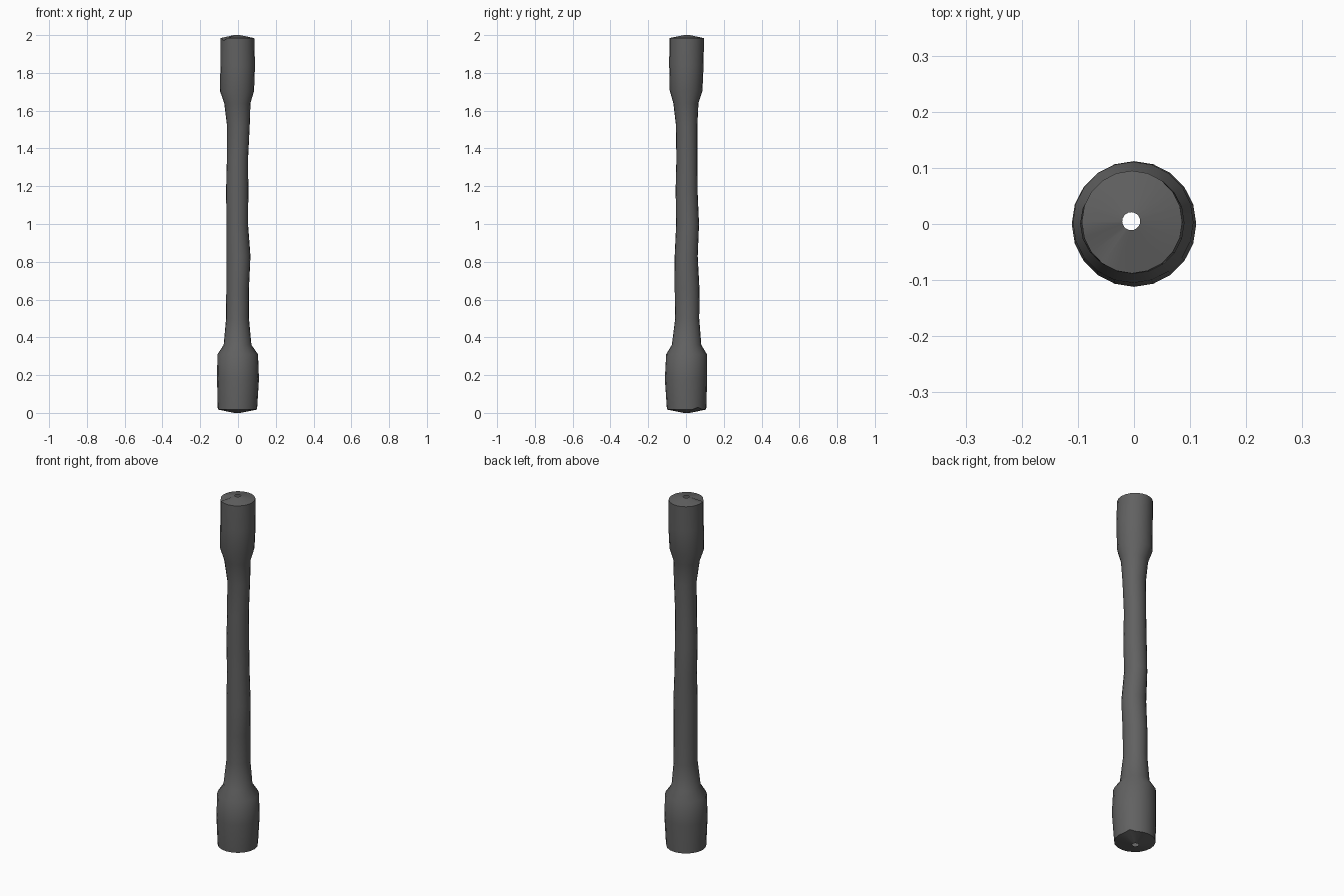
import bpy, bmesh, math

SIDES = 20
# cross-sections: z, x min, x max, y min, y max
RINGS = [
    (0.0, -0.021, 0.011, -0.011, 0.021),
    (0.018, -0.107, 0.101, -0.101, 0.107),
    (0.18, -0.111, 0.111, -0.112, 0.112),
    (0.31, -0.109, 0.106, -0.105, 0.111),
    (0.36, -0.076, 0.071, -0.075, 0.081),
    (0.50, -0.063, 0.058, -0.057, 0.070),
    (0.66, -0.062, 0.058, -0.060, 0.071),
    (0.83, -0.061, 0.066, -0.060, 0.062),
    (1.00, -0.061, 0.053, -0.052, 0.069),
    (1.18, -0.063, 0.055, -0.055, 0.061),
    (1.34, -0.059, 0.053, -0.051, 0.060),
    (1.52, -0.058, 0.062, -0.053, 0.060),
    (1.64, -0.073, 0.066, -0.067, 0.066),
    (1.705, -0.096, 0.085, -0.086, 0.087),
    (1.84, -0.093, 0.090, -0.089, 0.093),
    (1.984, -0.093, 0.086, -0.088, 0.095),
    (2.0, -0.021, 0.011, -0.011, 0.021),
]

# Hollow rough-carved shaft with thickened ends and a small hole in each end
bm = bmesh.new()
loops = []
for z, x0, x1, y0, y1 in RINGS:
    loop = []
    for i in range(SIDES):
        a = math.tau * i / SIDES
        loop.append(bm.verts.new(((x0 + x1) / 2 + (x1 - x0) / 2 * math.cos(a),
                                  (y0 + y1) / 2 + (y1 - y0) / 2 * math.sin(a), z)))
    loops.append(loop)
for lower, upper in zip(loops, loops[1:]):
    for i in range(SIDES):
        j = (i + 1) % SIDES
        bm.faces.new((lower[i], lower[j], upper[j], upper[i]))

# Worn nicks on the end rims
loops[-2][12].co.z -= 0.014
loops[1][2].co.z += 0.012

mesh = bpy.data.meshes.new("shaft")
bm.to_mesh(mesh)
bm.free()
shaft = bpy.data.objects.new("shaft", mesh)
bpy.context.collection.objects.link(shaft)
bpy.context.view_layer.objects.active = shaft
shaft.select_set(True)
bpy.ops.object.shade_smooth_by_angle(angle=math.radians(45))

# Dark grey finish
mat = bpy.data.materials.new("dark_grey")
mat.diffuse_color = (0.12, 0.12, 0.12, 1)
mesh.materials.append(mat)
